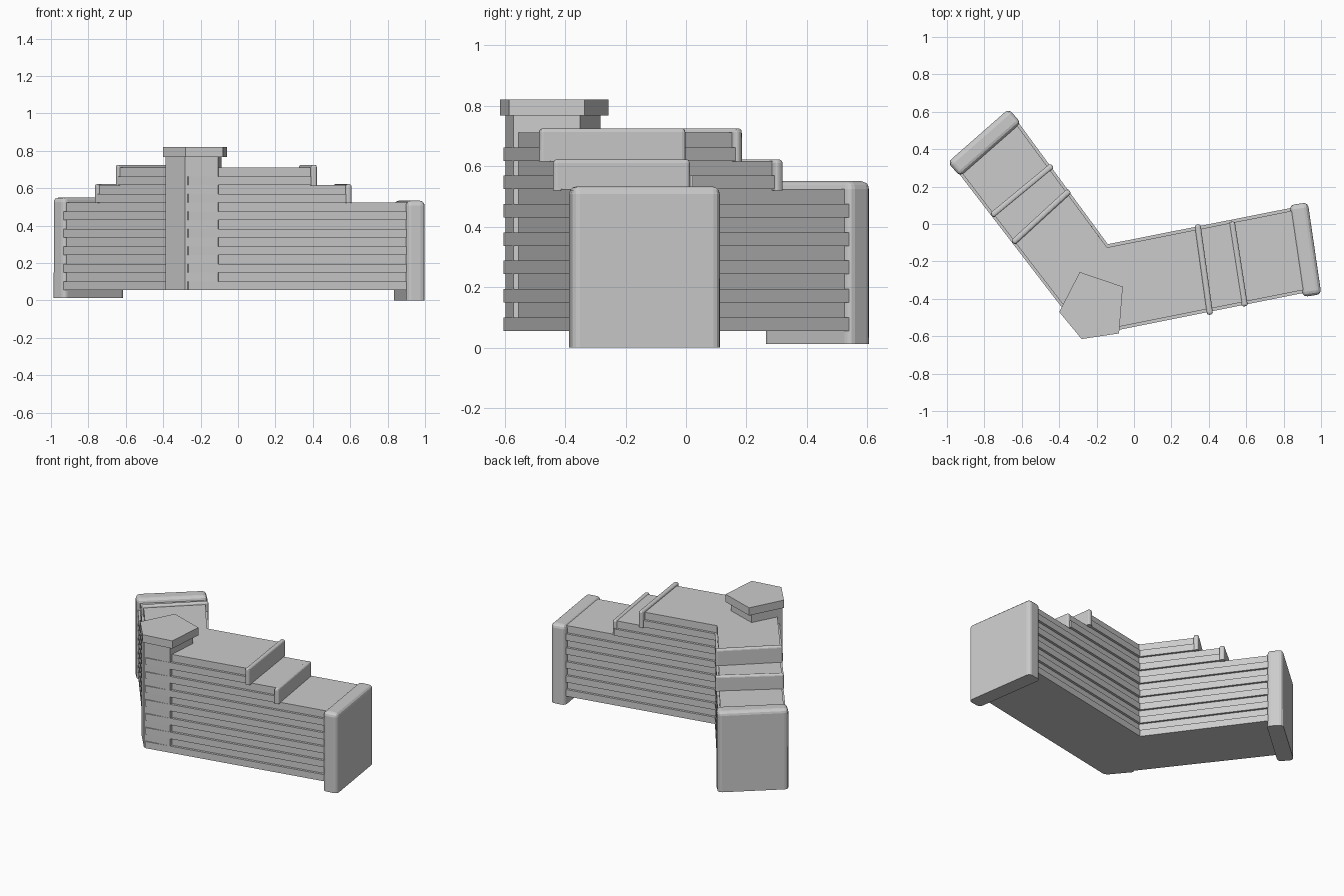
import bpy, bmesh
from mathutils import Vector
from mathutils.geometry import intersect_line_line

if "Cube" in bpy.data.objects:
    bpy.data.objects.remove(bpy.data.objects["Cube"])

BASE, PERIOD, PLANK = 0.055, 0.0937, 0.045


def add_object(name, bm):
    bmesh.ops.recalc_face_normals(bm, faces=bm.faces)
    me = bpy.data.meshes.new(name)
    bm.to_mesh(me)
    bm.free()
    ob = bpy.data.objects.new(name, me)
    bpy.context.collection.objects.link(ob)
    return ob


def loft(bm, a, b):
    """Closed solid between two matching point loops."""
    va = [bm.verts.new(p) for p in a]
    vb = [bm.verts.new(p) for p in b]
    bm.faces.new(va)
    bm.faces.new(vb)
    for i in range(len(va)):
        j = (i + 1) % len(va)
        bm.faces.new((va[i], va[j], vb[j], vb[i]))


def prism(bm, pts, z0, z1):
    loft(bm, [(p[0], p[1], z0) for p in pts], [(p[0], p[1], z1) for p in pts])


def plate(name, p, q, thick, z0, z1, bevel):
    """Upright slab along p-q, rounded everywhere but underneath."""
    p, q = Vector(p), Vector(q)
    n = (q - p).orthogonal().normalized() * thick / 2
    bm = bmesh.new()
    prism(bm, [p + n, q + n, q - n, p - n], z0, z1)
    edges = [e for e in bm.edges if max(v.co.z for v in e.verts) > z0 + 0.001]
    bmesh.ops.bevel(bm, geom=edges, offset=bevel, segments=3, profile=0.5,
                    affect='EDGES')
    return add_object(name, bm)


def wall_arm(side, inner, outer, cuts):
    """Stepped wall core with planks on both faces; cuts = step lines, then the end."""
    inner = [Vector((*p, 0)) for p in inner]
    outer = [Vector((*p, 0)) for p in outer]
    rows = [(inner[0], outer[0])]
    for c in cuts:
        a, b = (Vector((*p, 0)) for p in c)
        rows.append((intersect_line_line(*inner, a, b)[0],
                     intersect_line_line(*outer, a, b)[0]))

    def at(i, t):
        return rows[i][0].lerp(rows[i][1], t)

    # stepped core
    tops = [BASE + PERIOD * k for k in (7, 6, 5)]
    outline = [(0, BASE), (0, tops[0]), (1, tops[0]), (1, tops[1]),
               (2, tops[1]), (2, tops[2]), (3, tops[2]), (3, BASE)]
    bm = bmesh.new()
    loft(bm, *[[at(i, t) + Vector((0, 0, z)) for i, z in outline]
               for t in (0.035, 0.965)])
    add_object(side + "_wall_core", bm)

    # raised planks
    bm = bmesh.new()
    for k in range(7):
        end = 3 if k < 5 else 7 - k
        z = BASE + PERIOD * k
        for t0, t1 in ((0, 0.037), (0.963, 1)):
            prism(bm, [at(0, t0), at(end, t0), at(end, t1), at(0, t1)],
                  z, z + PLANK)
    add_object(side + "_wall_planks", bm)


# walls meeting at the corner
IN, OUT = (-0.14, -0.108), (-0.265, -0.603)
right_cuts = [((0.34, -0.003), (0.407, -0.485)),
              ((0.523, 0.012), (0.593, -0.44)),
              ((0.88, 0.108), (0.952, -0.383))]
left_cuts = [((-0.345, 0.178), (-0.648, -0.1)),
             ((-0.437, 0.312), (-0.76, 0.045)),
             ((-0.637, 0.578), (-0.963, 0.292))]
wall_arm("right", (IN, (0.87, 0.092)), (OUT, (0.93, -0.364)), right_cuts)
wall_arm("left", (IN, (-0.62, 0.545)), (OUT, (-0.93, 0.262)), left_cuts)

# step plates and end blocks
for side, cuts, z0, z1 in (("right", right_cuts, 0, 0.533),
                           ("left", left_cuts, 0.012, 0.55)):
    plate(side + "_upper_step", *cuts[0], 0.032, 0.615, 0.725, 0.012)
    plate(side + "_lower_step", *cuts[1], 0.032, 0.52, 0.622, 0.012)
    plate(side + "_end_block", *cuts[2], 0.1, z0, z1, 0.025)

# five-sided corner post with its cap
cap = [Vector(p) for p in ((-0.28, -0.615), (-0.08, -0.585), (-0.06, -0.335),
                           (-0.29, -0.257), (-0.4, -0.47))]
mid = Vector((-0.24, -0.47))
bm = bmesh.new()
prism(bm, cap, 0.768, 0.82)
add_object("corner_post_cap", bm)
bm = bmesh.new()
shift = Vector((-0.007, 0))
prism(bm, [mid + shift + (p - mid) * 0.88 for p in cap], BASE, 0.77)
add_object("corner_post", bm)
